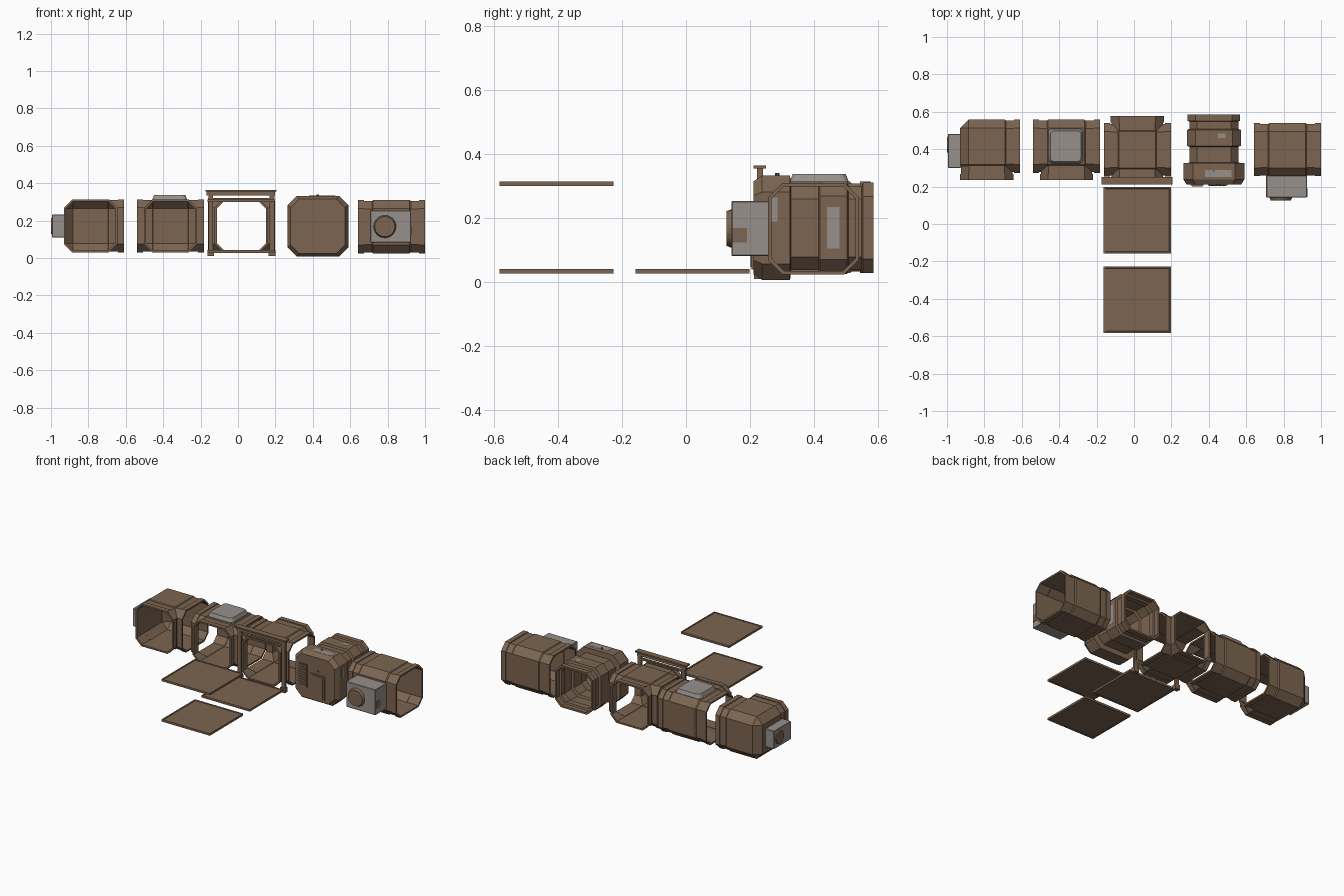
import bpy, bmesh, math
from mathutils import Matrix, Vector

if "Cube" in bpy.data.objects:
    bpy.data.objects.remove(bpy.data.objects["Cube"])


def material(name, col):
    m = bpy.data.materials.new(name)
    m.diffuse_color = (*col, 1)
    m.use_nodes = True
    m.node_tree.nodes["Principled BSDF"].inputs["Base Color"].default_value = m.diffuse_color
    return m


BROWN = material("brown_panel", (0.200, 0.130, 0.082))
GREY = material("grey_metal", (0.310, 0.280, 0.260))
H, B, CZ = 0.1425, 0.045, 0.1715      # module half size, chamfer, centre height


def finish(bm, name, mat):
    bmesh.ops.recalc_face_normals(bm, faces=bm.faces)
    me = bpy.data.meshes.new(name)
    bm.to_mesh(me)
    bm.free()
    me.materials.append(mat)
    ob = bpy.data.objects.new(name, me)
    bpy.context.collection.objects.link(ob)
    return ob


def box(name, x0, x1, y0, y1, z0, z1, mat=BROWN, bevel=0, seg=1):
    bm = bmesh.new()
    bmesh.ops.create_cube(bm, size=1)
    for v in bm.verts:
        v.co = ((x0 + x1) / 2 + v.co.x * (x1 - x0),
                (y0 + y1) / 2 + v.co.y * (y1 - y0),
                (z0 + z1) / 2 + v.co.z * (z1 - z0))
    if bevel:
        bmesh.ops.bevel(bm, geom=bm.edges[:], offset=bevel, segments=seg,
                        profile=0.5, affect='EDGES')
    return finish(bm, name, mat)


def cylinder(name, centre, r, depth, axis, mat=BROWN, sides=24, r2=None):
    bm = bmesh.new()
    rot = Vector((0, 0, 1)).rotation_difference(Vector(axis)).to_matrix().to_4x4()
    bmesh.ops.create_cone(bm, cap_ends=True, segments=sides, radius1=r,
                          radius2=r if r2 is None else r2, depth=depth,
                          matrix=Matrix.Translation(centre) @ rot)
    return finish(bm, name, mat)


def octagon(h, c):
    k = h - c
    return [(h, -k), (h, k), (k, h), (-k, h), (-h, k), (-h, -k), (-k, -h), (k, -h)]


def loft(name, sections, ang, origin, cap_start=True, cap_end=True):
    """Octagon sections (distance, half, chamfer) along a horizontal direction."""
    bm = bmesh.new()
    rot = Matrix.Translation(origin) @ Matrix.Rotation(ang, 4, 'Z')
    rings = [[bm.verts.new(rot @ Vector((d, u, v))) for u, v in octagon(h, c)]
             for d, h, c in sections]
    for a, b in zip(rings, rings[1:]):
        for i in range(8):
            j = (i + 1) % 8
            bm.faces.new((a[i], a[j], b[j], b[i]))
    if cap_start:
        bm.faces.new(rings[0])
    if cap_end:
        bm.faces.new(rings[-1])
    return finish(bm, name, BROWN)


def boolean(target, tool, op):
    m = target.modifiers.new("bool", 'BOOLEAN')
    m.operation, m.object, m.solver = op, tool, 'EXACT'
    bpy.context.view_layer.update()
    me = bpy.data.meshes.new_from_object(
        target.evaluated_get(bpy.context.evaluated_depsgraph_get()))
    target.modifiers.clear()
    target.data = me
    bpy.data.objects.remove(tool)


def cell(name, cx, cy, cz, openings):
    """Hollow chamfered room with a flanged octagonal opening at each angle."""
    def cube(n, h, c):
        return box(n, cx - h, cx + h, cy - h, cy + h, cz - h, cz + h, bevel=c)
    o = (cx, cy, cz)
    body = cube(name, H, B)
    room = cube("room_cutter", H - 0.009, B - 0.005)
    for a in openings:
        ang = math.radians(a)
        boolean(body, loft("neck", [(0, H - .005, B - .003), (H + .02, H - .005, B - .003)], ang, o), 'UNION')
        boolean(body, loft("flange", [(H + .004, H, B), (H + .037, H, B)], ang, o), 'UNION')
        boolean(room, loft("hole", [(0, H - .011, B - .006), (H + .07, H - .011, B - .006)], ang, o), 'UNION')
    boolean(body, room, 'DIFFERENCE')


# Rooms: corner, three-way, four-way and straight
cell("corner_room", -0.788, 0.415, CZ, (0, -90))
cell("three_way_room", -0.361, 0.415, CZ, (0, 180, -90))
cell("four_way_room", 0.018, 0.397, CZ, (0, 90, 180, -90))
cell("straight_room", 0.820, 0.398, CZ - 0.004, (0, 180))

# Skylight on the three-way room
bm = bmesh.new()
bmesh.ops.create_cube(bm, size=1)
for v in bm.verts:
    s = 0.19 if v.co.z < 0 else 0.165
    v.co = (-0.365 + v.co.x * s, 0.416 + v.co.y * s, 0.338 if v.co.z > 0 else 0.308)
up = [e for e in bm.edges if abs(e.verts[0].co.z - e.verts[1].co.z) > 0.01]
bmesh.ops.bevel(bm, geom=up, offset=0.02, segments=3, profile=0.5, affect='EDGES')
finish(bm, "skylight", GREY)

# Entrance frame in front of the four-way room
for i, x in enumerate((-0.146, 0.182)):
    box(f"frame_post_{i}", x - 0.013, x + 0.013, 0.222, 0.238, 0.02, 0.335)
    box(f"frame_foot_{i}", x - 0.018, x + 0.018, 0.213, 0.243, 0.010, 0.042)
box("frame_beam_cap", -0.175, 0.205, 0.210, 0.250, 0.355, 0.365)
box("frame_beam_web", -0.168, 0.198, 0.222, 0.240, 0.334, 0.356)
box("frame_crossbar", -0.16, 0.195, 0.222, 0.238, 0.308, 0.320)

# Ribbed airlock, open at the back and closed by the door wall at the front
DX, DZ = 0.427, 0.170
outer = [(.21, .145), (.238, .163), (.325, .163), (.328, .131), (.413, .131), (.418, .144),
         (.503, .144), (.508, .131), (.548, .131), (.552, .141), (.585, .141)]
inner = [(y, h - 0.012) for y, h in reversed(outer)]
inner[-1] = (0.222, 0.138)
loft("airlock_shell", [(y, h, h * 0.31) for y, h in outer + inner], math.pi / 2, (DX, 0, DZ))
box("airlock_door", 0.395, 0.500, 0.205, 0.212, 0.040, 0.203)
box("door_panel", 0.405, 0.490, 0.202, 0.206, 0.048, 0.193)
cylinder("door_lamp", (0.449, 0.208, 0.225), 0.007, 0.008, (0, -1, 0), sides=12)
box("vent_plate", 0.303, 0.371, 0.206, 0.212, 0.093, 0.252)
for i in range(9):
    z = 0.104 + i * 0.0165
    box(f"vent_slat_{i}", 0.309, 0.365, 0.201, 0.207, z, z + 0.009)
cylinder("roof_knob", (DX, 0.285, 0.336), 0.007, 0.010, (0, 0, 1), sides=10)

# Worn grey plates on the airlock ribs
R = DX + 0.163
box("rib_plate_front", R - .002, R + .0008, 0.266, 0.286, 0.19, 0.265, GREY)
box("rib_plate_middle", DX + .142, DX + .1448, 0.440, 0.480, 0.105, 0.235, GREY)
box("rib_plate_top_front", 0.38, 0.52, 0.25, 0.29, DZ + .161, DZ + .1638, GREY)
box("rib_plate_top_middle", 0.45, 0.49, 0.46, 0.485, DZ + .142, DZ + .1448, GREY)

# Fan unit on the front of the straight room
box("front_fan_unit", 0.707, 0.925, 0.142, 0.262, 0.082, 0.254, GREY, bevel=0.003)
cylinder("front_fan", (0.785, 0.135, 0.168), 0.061, 0.018, (0, -1, 0), r2=0.054)
box("front_unit_hatch", 0.924, 0.928, 0.145, 0.190, 0.125, 0.170)

# Smaller fan unit on the left of the corner room
box("side_fan_unit", -0.994, -0.925, 0.300, 0.482, 0.110, 0.232, GREY, bevel=0.003)
cylinder("side_fan", (-0.994, 0.424, 0.171), 0.046, 0.012, (-1, 0, 0), r2=0.041)


# Loose floor and roof panels with a raised rim
def panel(name, y0, z0):
    bm = bmesh.new()
    bmesh.ops.create_cube(bm, size=1)
    for v in bm.verts:
        v.co = (0.018 + v.co.x * 0.36, y0 + 0.178 + v.co.y * 0.356, z0 + 0.007 + v.co.z * 0.014)
    bm.normal_update()
    flats = [f for f in bm.faces if abs(f.normal.z) > 0.9]
    bmesh.ops.inset_individual(bm, faces=flats, thickness=0.012)
    bmesh.ops.inset_individual(bm, faces=flats, thickness=0.002, depth=-0.003)
    finish(bm, name, BROWN)


panel("floor_panel_near", -0.158, 0.028)
panel("floor_panel_far", -0.583, 0.028)
panel("roof_panel", -0.583, 0.300)
